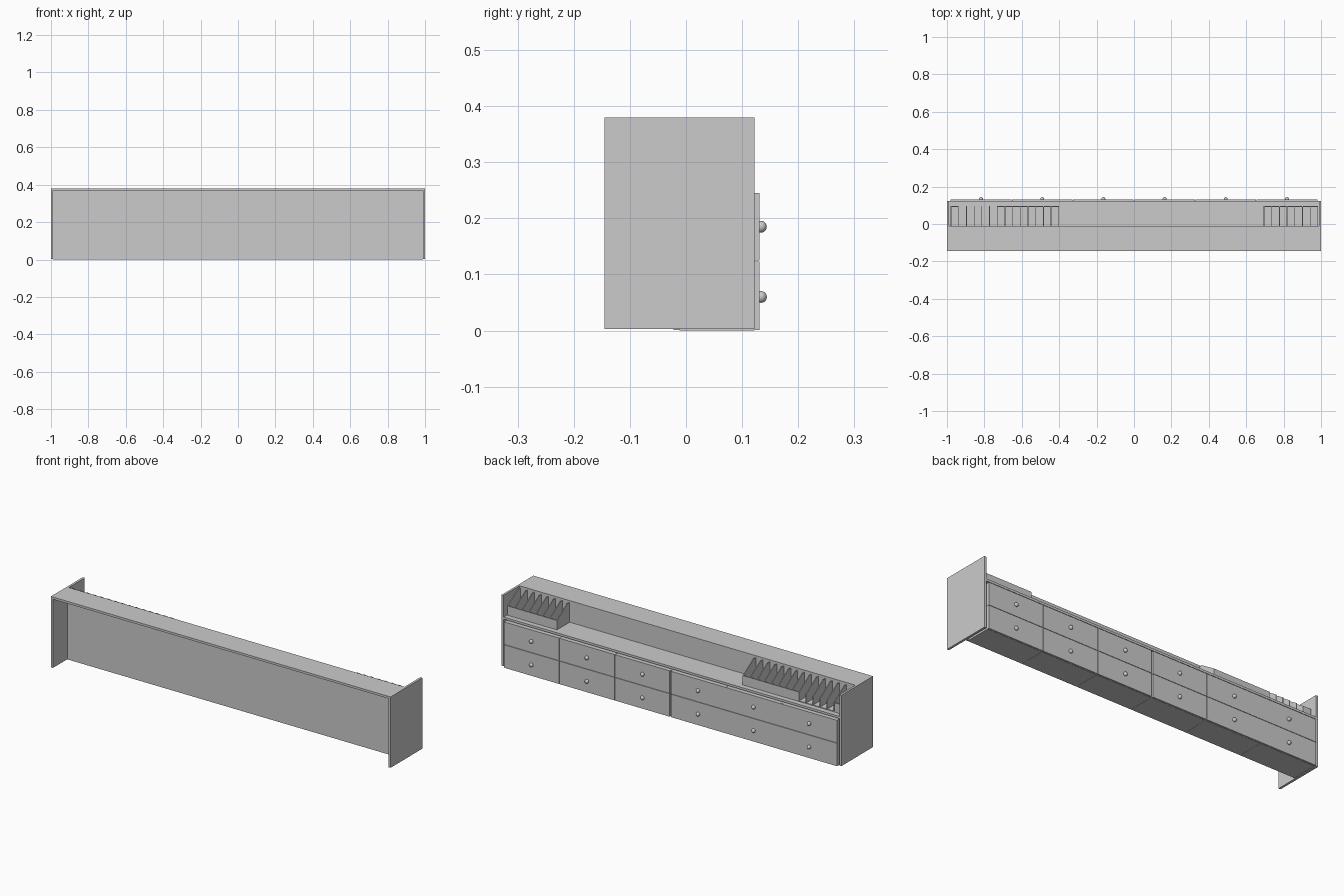
import bpy, bmesh

if "Cube" in bpy.data.objects:
    bpy.data.objects.remove(bpy.data.objects["Cube"], do_unlink=True)

grey = bpy.data.materials.new("light grey")
grey.use_nodes = True
COLOUR = (0.6, 0.6, 0.6, 1)
grey.diffuse_color = COLOUR
grey.node_tree.nodes["Principled BSDF"].inputs["Base Color"].default_value = COLOUR


def finish(name, bm):
    bmesh.ops.recalc_face_normals(bm, faces=bm.faces)
    mesh = bpy.data.meshes.new(name)
    bm.to_mesh(mesh)
    bm.free()
    mesh.materials.append(grey)
    obj = bpy.data.objects.new(name, mesh)
    bpy.context.collection.objects.link(obj)
    return obj


def box(name, x, y, z):
    """Box from three (low, high) ranges."""
    bm = bmesh.new()
    bmesh.ops.create_cube(bm, size=1)
    for v in bm.verts:
        v.co = [r[0] if c < 0 else r[1] for c, r in zip(v.co, (x, y, z))]
    return finish(name, bm)


def side_plate(name, x, thick, profile):
    """Extrude a y-z outline along x."""
    bm = bmesh.new()
    face = bm.faces.new([bm.verts.new((x, y, z)) for y, z in profile])
    new = bmesh.ops.extrude_face_region(bm, geom=[face])["geom"]
    moved = [v for v in new if isinstance(v, bmesh.types.BMVert)]
    bmesh.ops.translate(bm, verts=moved, vec=(thick, 0, 0))
    return finish(name, bm)


def knob(name, x, z):
    bm = bmesh.new()
    bmesh.ops.create_uvsphere(bm, u_segments=16, v_segments=10, radius=0.0105)
    bmesh.ops.translate(bm, verts=bm.verts, vec=(x, 0.1335, z))
    for f in bm.faces:
        f.smooth = True
    finish(name, bm)


# Desk shell: ends, raised ledge and recessed front panel
INNER = 0.988
FRONT, BACK, HEIGHT = -0.145, 0.122, 0.38
COUNTER = 0.265
box("left_end_panel", (INNER, 1), (FRONT, BACK), (0.003, HEIGHT))
box("right_end_panel", (-1, -INNER), (FRONT, BACK), (0.003, HEIGHT))
box("top_ledge", (-INNER, INNER), (FRONT, -0.012), (0.368, HEIGHT))
box("front_panel", (-INNER, INNER), (-0.022, -0.012), (0.001, 0.368))
box("counter", (-INNER, INNER), (-0.012, BACK), (0.253, COUNTER))

# Cabinets with two drawers and knobs each
WIDTH = 0.327
for i in range(6):
    mid = (i - 2.5) * WIDTH
    lo, hi = mid - WIDTH / 2, mid + WIDTH / 2
    gap_lo = 0.004 if i == 3 else 0.001
    gap_hi = 0.004 if i == 2 else 0.001
    box(f"cabinet_{i}", (lo + 0.0005, hi - 0.0005), (-0.012, BACK), (0, 0.245))
    for row, (z0, z1, zk) in enumerate([(0.001, 0.123, 0.06), (0.125, 0.245, 0.185)]):
        box(f"drawer_front_{i}_{row}", (lo + gap_lo, hi - gap_hi), (BACK, 0.131), (z0, z1))
        knob(f"drawer_knob_{i}_{row}", mid, zk)

# Sorting racks on the counter: sloped dividers with low strips
R_FRONT, R_BACK = -0.01, 0.095
LIP, PEAK = COUNTER + 0.05, COUNTER + 0.105
OUTLINE = [(R_FRONT, COUNTER), (R_BACK, COUNTER), (R_BACK, LIP),
           (R_FRONT + 0.02, PEAK), (R_FRONT, PEAK)]


def rack(name, start, end, slots, strips):
    step = (end - start - 0.004) / slots
    for k in range(slots + 1):
        side_plate(f"{name}_divider_{k}", start + k * step, 0.004, OUTLINE)
    box(f"{name}_base", (start, end), (R_FRONT, R_BACK), (COUNTER, COUNTER + 0.004))
    for k, span in enumerate(strips):
        box(f"{name}_strip_{k}", span, (R_BACK - 0.004, R_BACK), (COUNTER, LIP))


rack("left_rack", 0.693, 0.985, 7, [(0.693, 0.985)])
rack("right_rack", -0.98, -0.4, 14, [(-0.73, -0.4), (-0.98, -0.94)])
